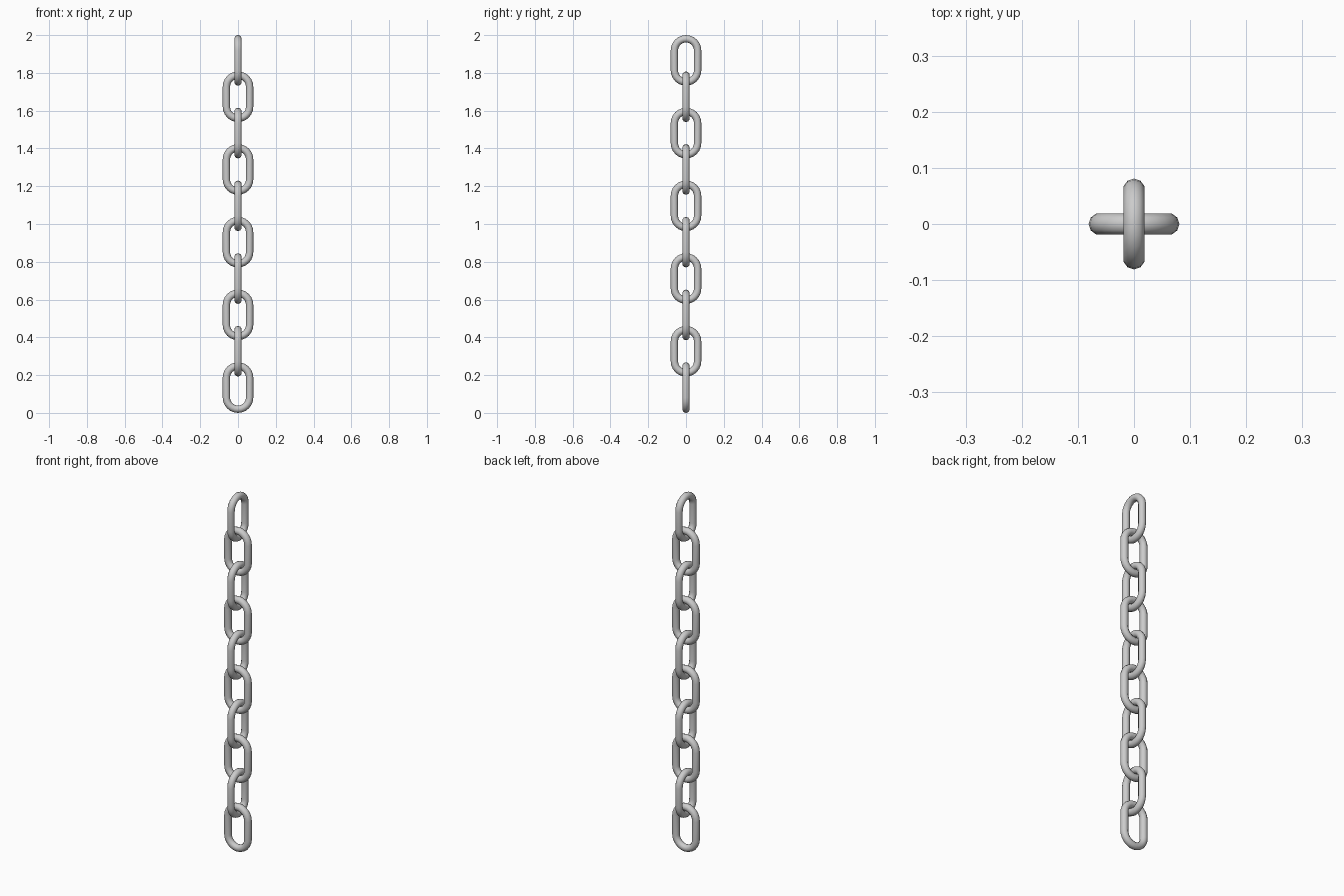
import bpy, bmesh
from math import pi, cos, sin

if "Cube" in bpy.data.objects:
    bpy.data.objects.remove(bpy.data.objects["Cube"])

LINKS = 10
HEIGHT = 0.268          # outer height of one link
HALF_WIDTH = 0.081      # outer half width
WIRE = 0.0195           # wire radius
SIDES, ARC = 10, 12     # wire sides, segments per half-round end
PITCH = (2.0 - HEIGHT) / (LINKS - 1)


def link_mesh():
    """Stadium-shaped loop of round wire in the XZ plane."""
    bm = bmesh.new()
    radius = HALF_WIDTH - WIRE
    straight = HEIGHT / 2 - HALF_WIDTH
    rings = []
    for end in (0, 1):
        for i in range(ARC + 1):
            a = pi * (end + i / ARC)
            offset = straight if end == 0 else -straight
            ring = []
            for j in range(SIDES):
                b = 2 * pi * j / SIDES
                r = radius + WIRE * cos(b)
                ring.append(bm.verts.new((r * cos(a), WIRE * sin(b), offset + r * sin(a))))
            rings.append(ring)
    for k, ring in enumerate(rings):
        nxt = rings[(k + 1) % len(rings)]
        for j in range(SIDES):
            n = (j + 1) % SIDES
            bm.faces.new((ring[j], ring[n], nxt[n], nxt[j]))
    bmesh.ops.recalc_face_normals(bm, faces=bm.faces)
    for f in bm.faces:
        f.smooth = True
    mesh = bpy.data.meshes.new("chain_link")
    bm.to_mesh(mesh)
    bm.free()
    return mesh


# Links stacked upward, each turned a quarter from the last
mesh = link_mesh()
for i in range(LINKS):
    link = bpy.data.objects.new(f"chain_link_{i + 1}", mesh)
    link.location.z = HEIGHT / 2 + i * PITCH
    link.rotation_euler.z = (i % 2) * pi / 2
    bpy.context.collection.objects.link(link)
